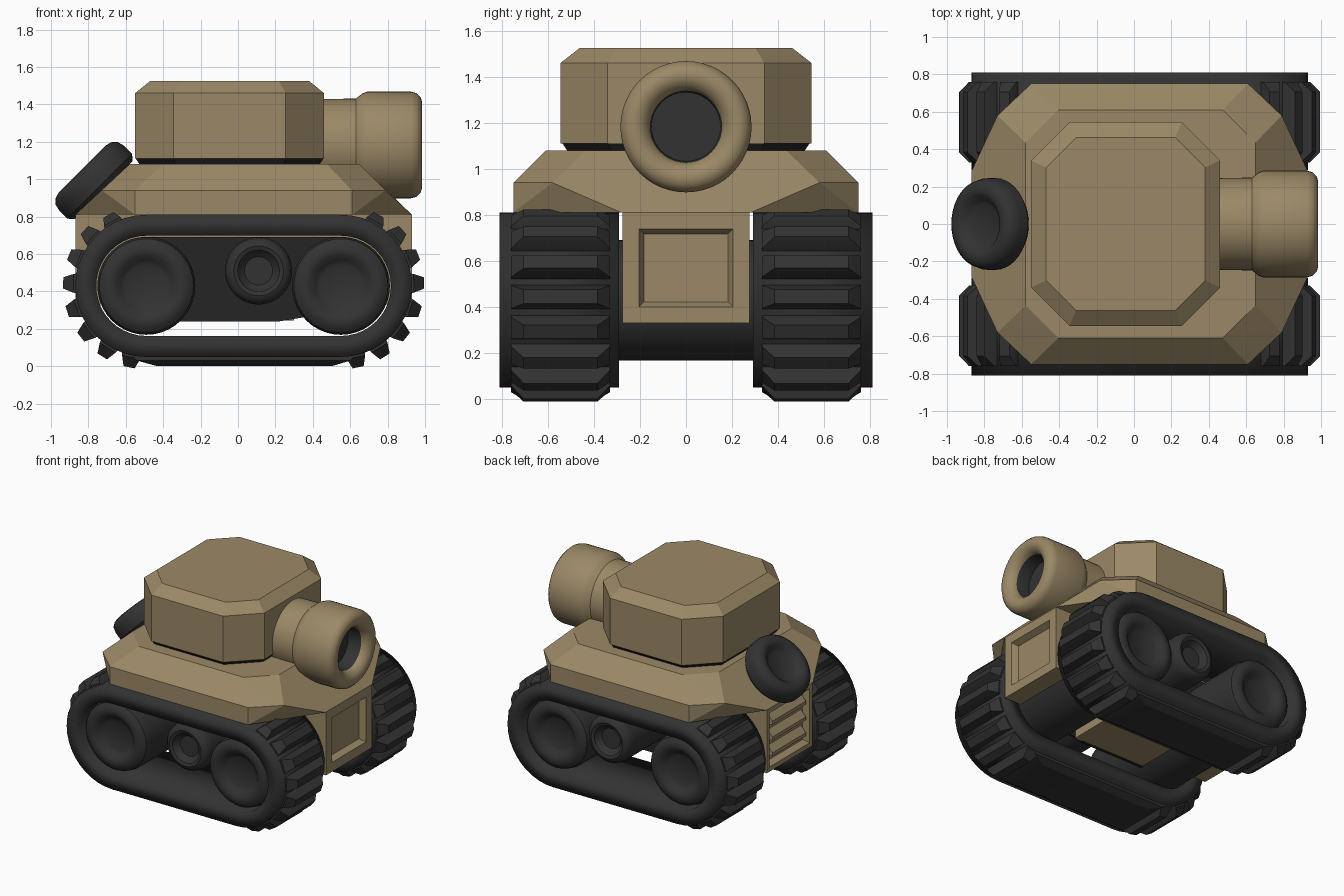
import bpy, bmesh, math
from mathutils import Vector, Matrix

if "Cube" in bpy.data.objects:
    bpy.data.objects.remove(bpy.data.objects["Cube"])


def material(name, r, g, b):
    m = bpy.data.materials.new(name)
    m.use_nodes = True
    m.diffuse_color = (r, g, b, 1)
    m.node_tree.nodes["Principled BSDF"].inputs["Base Color"].default_value = (r, g, b, 1)
    return m


TAN = material("tan paint", 0.33, 0.25, 0.135)
DARK = material("dark rubber", 0.032, 0.032, 0.032)
BLACK = material("shadow black", 0.018, 0.018, 0.018)


def finish(name, bm, mats, angle=35):
    bmesh.ops.recalc_face_normals(bm, faces=bm.faces[:])
    me = bpy.data.meshes.new(name)
    bm.to_mesh(me)
    bm.free()
    for m in mats:
        me.materials.append(m)
    me.shade_smooth()
    if angle:
        me.set_sharp_from_angle(angle=math.radians(angle))
    ob = bpy.data.objects.new(name, me)
    bpy.context.collection.objects.link(ob)
    return ob


def solid(name, points, mat):
    """Convex faceted part around a set of points."""
    bm = bmesh.new()
    for p in points:
        bm.verts.new(p)
    res = bmesh.ops.convex_hull(bm, input=bm.verts[:])
    inner = [v for v in res["geom_interior"] if isinstance(v, bmesh.types.BMVert)]
    bmesh.ops.delete(bm, geom=inner, context="VERTS")
    bmesh.ops.dissolve_limit(bm, angle_limit=0.02, verts=bm.verts[:], edges=bm.edges[:])
    return finish(name, bm, [mat], 20)


def box_points(x0, x1, y0, y1, z0, z1):
    return [(x, y, z) for x in (x0, x1) for y in (y0, y1) for z in (z0, z1)]


def octagon(x0, x1, w, cut, z):
    """Rectangle with cut corners, as a ring of points."""
    pts = []
    for s in (-1, 1):
        pts += [(x0, s * (w - cut), z), (x0 + cut, s * w, z),
                (x1 - cut, s * w, z), (x1, s * (w - cut), z)]
    return pts


def lathe(name, profile, mats, centre, axis, sides=40, dark_rule=None):
    """Spin (radius, height) pairs about an axis."""
    bm = bmesh.new()
    verts = [bm.verts.new((r, 0, h)) for r, h in profile]
    edges = [bm.edges.new(pair) for pair in zip(verts, verts[1:])]
    bmesh.ops.spin(bm, geom=verts + edges, cent=(0, 0, 0), axis=(0, 0, 1),
                   angle=math.tau, steps=sides, use_duplicate=False)
    bmesh.ops.remove_doubles(bm, verts=bm.verts[:], dist=0.0005)
    if dark_rule:
        for f in bm.faces:
            c = f.calc_center_median()
            f.material_index = int(dark_rule(c.xy.length, c.z))
    turn = Vector(axis).to_track_quat("Z", "Y").to_matrix().to_4x4()
    bm.transform(Matrix.Translation(centre) @ turn)
    return finish(name, bm, mats)


# Track layout
REAR, FRONT, AXLE_Z = -0.49, 0.55, 0.43
TRACK_Y = 0.55


def stadium(r, steps=20):
    pts = []
    for cx, start in ((FRONT, -90), (REAR, 90)):
        for i in range(steps + 1):
            a = math.radians(start + 180 * i / steps)
            pts.append((cx + r * math.cos(a), AXLE_Z + r * math.sin(a)))
    return pts


def track_band(name, y0, y1):
    bm = bmesh.new()
    loops = [[bm.verts.new((x, y, z)) for x, z in stadium(r)]
             for r, y in ((0.38, y0), (0.38, y1), (0.268, y1), (0.268, y0))]
    n = len(loops[0])
    for a, b in zip(loops, loops[1:] + loops[:1]):
        for i in range(n):
            j = (i + 1) % n
            bm.faces.new((a[i], a[j], b[j], b[i]))
    return finish(name, bm, [DARK], 100)


def tread(name, side, cx, angle, top):
    a = math.radians(angle)
    out = Vector((math.cos(a), 0, math.sin(a)))
    along = Vector((-out.z, 0, out.x))
    base = Vector((cx, side * 0.545, AXLE_Z))
    pts = [base + out * r + along * u * t + Vector((0, v * w, 0))
           for r, t, w in ((0.36, 0.055, 0.215), (0.39, 0.05, 0.215), (top, 0.03, 0.16))
           for u in (-1, 1) for v in (-1, 1)]
    solid(name, pts, DARK)


for side, label in ((1, "left"), (-1, "right")):
    track_band(label + "_track", side * 0.29, side * 0.81)
    for cx, facing, end in ((FRONT, 0, "front"), (REAR, 180, "rear")):
        for i in range(8):
            lift = -78 + 20 * i
            angle = lift if facing == 0 else 180 - lift
            tread(f"{label}_{end}_tread_{i + 1}", side, cx, angle, 0.445 if i < 7 else 0.43)
    solid(label + "_ground_tread",
          [(x, side * 0.545 + v * w, z)
           for z, x0, x1, w in ((0.07, -0.58, 0.64, 0.215), (0.03, -0.54, 0.6, 0.215),
                                (0, -0.43, 0.5, 0.165))
           for x in (x0, x1) for v in (-1, 1)], DARK)
    # Dark side skin behind the wheels
    solid(label + "_side_panel",
          [(x, side * y, z) for y in (0.27, 0.29)
           for x, z in ((-0.36, 0.24), (0.22, 0.24), (0.4, 0.27), (FRONT, 0.69), (REAR, 0.69))],
          BLACK)


# Wheels: each is one axle with a dished rim at both ends
def dished_rim(r, face):
    return [(0, face - 0.05), (r * 0.42, face - 0.05), (r * 0.52, face - 0.035),
            (r * 0.62, face - 0.008), (r * 0.74, face), (r * 0.86, face - 0.008),
            (r * 0.96, face - 0.03), (r, face - 0.07)]


for name, x, z, r in (("front_wheels", FRONT, AXLE_Z, 0.262), ("rear_wheels", REAR, AXLE_Z, 0.262),
                      ("middle_wheels", 0.11, 0.51, 0.18)):
    rim = dished_rim(r, 0.79)
    lathe(name, rim + [(rr, -h) for rr, h in reversed(rim)], [DARK], (x, 0, z), (0, 1, 0))

# Spare wheel leaning on the rear slope
spare = dished_rim(0.245, 0.08)
lathe("spare_wheel", spare + [(0.245, -0.05), (0.22, -0.08), (0, -0.08)], [DARK],
      (-0.775, 0, 0.998), (-1, 0, 1))

# Lower hull with recessed end panels
bm = bmesh.new()
bmesh.ops.create_cube(bm, size=1)
bmesh.ops.transform(bm, verts=bm.verts[:], matrix=Matrix.Translation((0.03, 0, 0.57))
                    @ Matrix.Diagonal((1.8, 0.55, 0.48, 1)))
bm.faces.ensure_lookup_table()
bm.normal_update()
for f in [f for f in bm.faces if abs(f.normal.x) > 0.9]:
    border = 0.1 if f.normal.x > 0 else 0.05
    bmesh.ops.inset_individual(bm, faces=[f], thickness=border)
    bmesh.ops.inset_individual(bm, faces=[f], thickness=0.03, depth=-0.045)
finish("lower_hull", bm, [TAN])
solid("belly", box_points(-0.34, 0.3, -0.275, 0.275, 0.245, 0.4), TAN)

# Rear louvres
for i in range(3):
    z = 0.44 + 0.12 * i
    solid(f"rear_louvre_{i + 1}",
          [(x, y, z + dz) for y in (-0.2, 0.2)
           for x, dz in ((-0.81, -0.02), (-0.865, -0.01), (-0.865, 0.015), (-0.81, 0.08))], TAN)

# Upper hull with sloped nose and tail
upper = octagon(-0.58, 0.65, 0.61, 0.175, 1.08)
for s in (-1, 1):
    upper += [(0.93, s * 0.28, 0.81), (0.61, s * 0.75, 0.81), (0.61, s * 0.75, 0.94),
              (0.79, s * 0.58, 0.94), (-0.87, s * 0.28, 0.81), (-0.55, s * 0.75, 0.81),
              (-0.55, s * 0.75, 0.94), (-0.73, s * 0.58, 0.94)]
solid("upper_hull", upper, TAN)

# Turret
solid("turret_ring", octagon(-0.52, 0.43, 0.51, 0.19, 1.07)
      + octagon(-0.55, 0.46, 0.54, 0.2, 1.115), BLACK)
solid("turret", octagon(-0.55, 0.46, 0.545, 0.205, 1.11) + octagon(-0.55, 0.46, 0.545, 0.205, 1.46)
      + octagon(-0.47, 0.38, 0.462, 0.16, 1.525), TAN)

# Short wide gun with a dark bore
lathe("gun_barrel",
      [(0, 0.82), (0.15, 0.82), (0.155, 0.925), (0.168, 0.955), (0.195, 0.977), (0.225, 0.985),
       (0.255, 0.977), (0.277, 0.955), (0.285, 0.925), (0.285, 0.69), (0.275, 0.665),
       (0.248, 0.63), (0.245, 0.4), (0, 0.4)],
      [TAN, DARK], (0, 0, 1.183), (1, 0, 0), 48, lambda r, h: r < 0.156 and h > 0.6)
